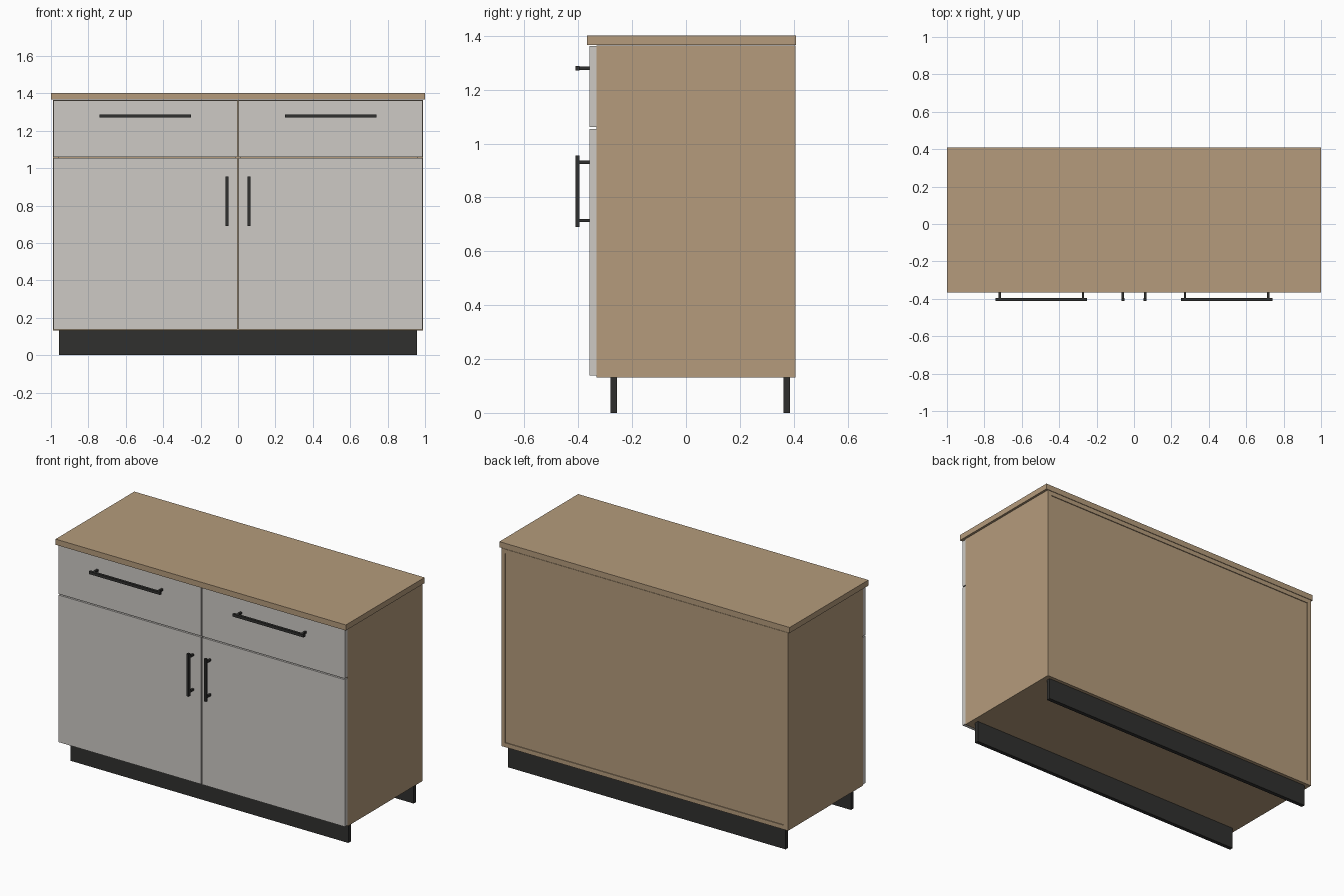
import bpy, bmesh
from mathutils import Vector

if "Cube" in bpy.data.objects:
    bpy.data.objects.remove(bpy.data.objects["Cube"])


def material(name, rgb):
    m = bpy.data.materials.new(name)
    m.diffuse_color = (*rgb, 1)
    m.use_nodes = True
    m.node_tree.nodes["Principled BSDF"].inputs["Base Color"].default_value = m.diffuse_color
    return m


WOOD = material("wood", (0.46, 0.33, 0.20))
FRONT = material("warm_grey", (0.61, 0.59, 0.56))
BLACK = material("black", (0.03, 0.03, 0.028))


def boxes(name, mat, *ranges):
    """One object made of boxes, each given as (x0, x1, y0, y1, z0, z1)."""
    bm = bmesh.new()
    for x0, x1, y0, y1, z0, z1 in ranges:
        size = Vector((abs(x1 - x0), y1 - y0, z1 - z0))
        mid = Vector((x0 + x1, y0 + y1, z0 + z1)) / 2
        verts = bmesh.ops.create_cube(bm, size=1)["verts"]
        bmesh.ops.scale(bm, vec=size, verts=verts)
        bmesh.ops.translate(bm, vec=mid, verts=verts)
    me = bpy.data.meshes.new(name)
    bm.to_mesh(me)
    bm.free()
    me.materials.append(mat)
    ob = bpy.data.objects.new(name, me)
    bpy.context.collection.objects.link(ob)
    return ob


# Carcass: worktop, bottom, top, divider and slightly recessed back
T = 0.027
IN = 0.988 - T
boxes("worktop", WOOD, (-1, 1, -0.367, 0.408, 1.367, 1.402))
boxes("bottom_panel", WOOD, (-IN, IN, -0.332, 0.407, 0.132, 0.132 + T))
boxes("top_panel", WOOD, (-IN, IN, -0.332, 0.407, 1.365 - T, 1.365))
boxes("divider", WOOD, (-T / 2, T / 2, -0.332, 0.395, 0.132 + T, 1.365 - T))
boxes("back_panel", WOOD, (-IN, IN, 0.393, 0.402, 0.132 + T, 1.365 - T))

# Plinth boards
boxes("front_plinth", BLACK, (-0.957, 0.957, -0.281, -0.257, 0, 0.132))
boxes("back_plinth", BLACK, (-0.957, 0.957, 0.362, 0.386, 0, 0.132))

# Parts repeated left and right
POST_Y = (-0.397, -0.357)
BAR_Y = (-0.411, -0.395)
for side, s in (("left", -1), ("right", 1)):
    boxes(side + "_side_panel", WOOD, (s * IN, s * 0.988, -0.332, 0.407, 0.132, 1.365))
    boxes(side + "_door", FRONT, (s * 0.004, s * 0.987, -0.358, -0.333, 0.138, 1.054))
    boxes(side + "_drawer_front", FRONT, (s * 0.004, s * 0.987, -0.358, -0.333, 1.061, 1.362))

    # Horizontal drawer handle
    c = s * 0.495
    boxes(side + "_drawer_handle", BLACK,
          (c - 0.245, c + 0.245, *BAR_Y, 1.271, 1.288),
          *[(c + d - 0.006, c + d + 0.006, *POST_Y, 1.274, 1.286) for d in (-0.223, 0.223)])

    # Vertical door handle
    c = s * 0.06
    boxes(side + "_door_handle", BLACK,
          (c - 0.008, c + 0.008, *BAR_Y, 0.69, 0.955),
          *[(c - 0.006, c + 0.006, *POST_Y, z - 0.006, z + 0.006) for z in (0.714, 0.931)])
